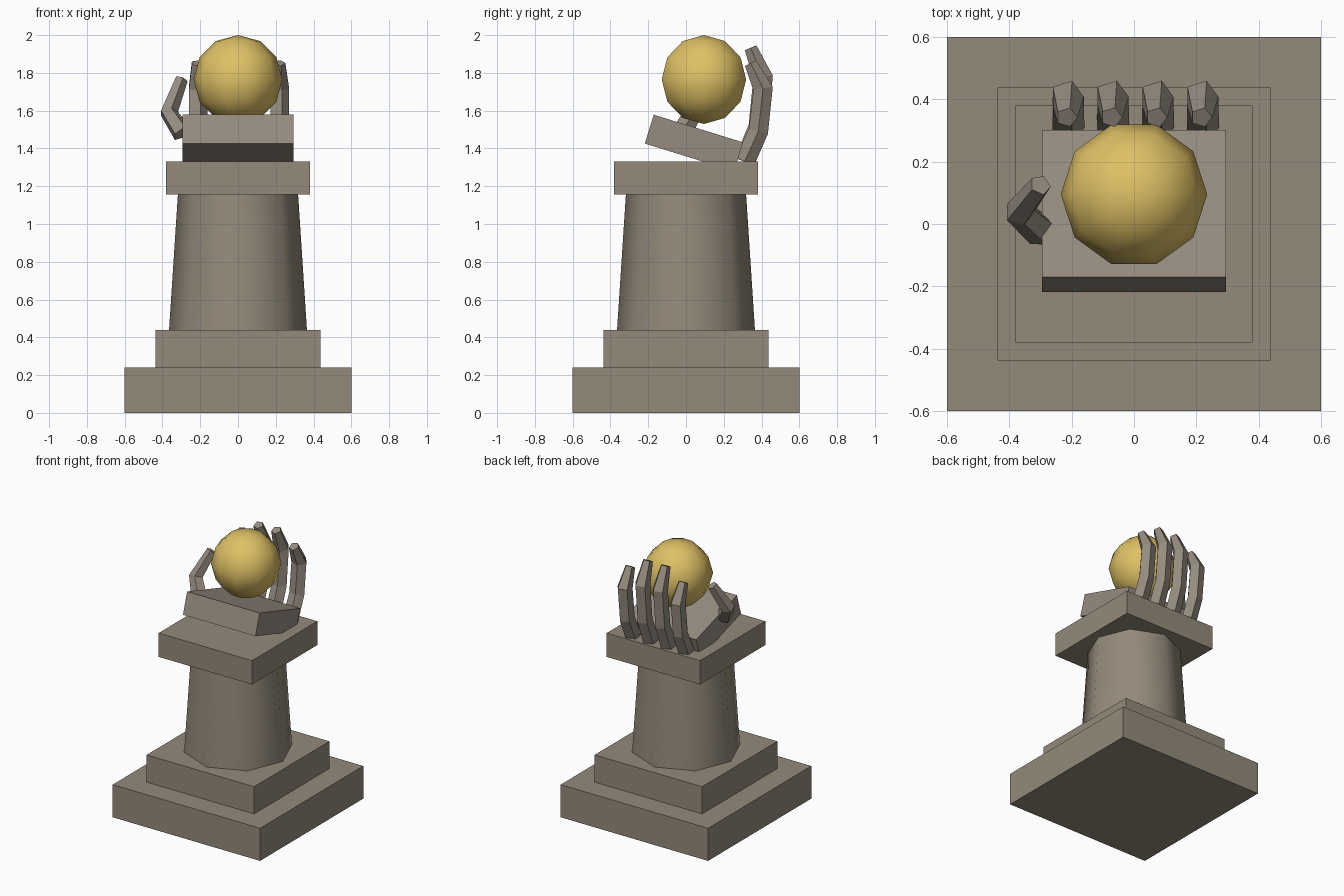
import bpy, bmesh, math
from mathutils import Vector, Matrix

if "Cube" in bpy.data.objects:
    bpy.data.objects.remove(bpy.data.objects["Cube"])


def material(name, rgb):
    m = bpy.data.materials.new(name)
    m.diffuse_color = (*rgb, 1)
    m.use_nodes = True
    m.node_tree.nodes["Principled BSDF"].inputs["Base Color"].default_value = m.diffuse_color
    return m


STONE = material("warm_stone", (0.296, 0.254, 0.195))
HAND = material("hand_stone", (0.305, 0.262, 0.216))
GOLD = material("gold", (0.73, 0.53, 0.13))


def finish(bm, name, mat, smooth=False):
    bmesh.ops.recalc_face_normals(bm, faces=bm.faces)
    me = bpy.data.meshes.new(name)
    bm.to_mesh(me)
    bm.free()
    me.materials.append(mat)
    ob = bpy.data.objects.new(name, me)
    bpy.context.collection.objects.link(ob)
    if smooth:
        bpy.context.view_layer.objects.active = ob
        ob.select_set(True)
        bpy.ops.object.shade_smooth_by_angle(angle=math.radians(50))
        ob.select_set(False)
    return ob


def box(name, size, centre, mat, tilt=0):
    bm = bmesh.new()
    mtx = (Matrix.Translation(centre) @ Matrix.Rotation(tilt, 4, 'X')
           @ Matrix.Diagonal((*size, 1)))
    bmesh.ops.create_cube(bm, size=1, matrix=mtx)
    return finish(bm, name, mat)


def limb(name, points, radii, sides=5):
    """Tapered five-sided tube with mitred joints along a path."""
    pts = [Vector(p) for p in points]
    bm = bmesh.new()
    rings = []
    for i, p in enumerate(pts):
        t = Vector()
        if i > 0:
            t += (p - pts[i - 1]).normalized()
        if i < len(pts) - 1:
            t += (pts[i + 1] - p).normalized()
        t.normalize()
        u = Vector((1, 0, 0))
        u = (u - t * u.dot(t)).normalized()
        v = t.cross(u)
        rings.append([bm.verts.new(p + radii[i] * (u * math.cos(a) + v * math.sin(a)))
                      for a in (math.tau * k / sides for k in range(sides))])
    for a, b in zip(rings, rings[1:]):
        for k in range(sides):
            n = (k + 1) % sides
            bm.faces.new((a[k], a[n], b[n], b[k]))
    bm.faces.new(rings[0])
    bm.faces.new(rings[-1])
    return finish(bm, name, HAND)


# Stepped pedestal
box("base_plinth", (1.2, 1.2, 0.24), (0, 0, 0.12), STONE)
box("upper_plinth", (0.875, 0.875, 0.20), (0, 0, 0.34), STONE)
box("capital", (0.76, 0.76, 0.175), (0, 0, 1.2425), STONE)

# Tapered eight-sided column
bm = bmesh.new()
bmesh.ops.create_cone(bm, cap_ends=True, segments=8, radius1=0.365, radius2=0.318,
                      depth=0.72, matrix=Matrix.Translation((0, 0, 0.80)))
finish(bm, "column", STONE, True)

# Tilted palm
box("palm", (0.59, 0.495, 0.16), (0, 0.042, 1.429), HAND, -0.3)

# Four curled fingers, the outer two shorter
for i, x in enumerate((-0.216, -0.072, 0.072, 0.216)):
    s = 0.865 if i in (0, 3) else 1
    path = [(0.31, 0), (0.383, 0.185), (0.408, 0.448), (0.342, 0.603)]
    limb(f"finger_{i + 1}", [(x, y, 1.33 + z * s) for y, z in path],
         (0.057, 0.055, 0.055, 0.035))

# Thumb
limb("thumb", [(-0.295, -0.025, 1.48), (-0.367, 0.04, 1.59), (-0.30, 0.125, 1.765)],
     (0.055, 0.05, 0.035))

# Golden orb
bm = bmesh.new()
bmesh.ops.create_uvsphere(bm, u_segments=10, v_segments=6, radius=0.235,
                          matrix=Matrix.Translation((0, 0.095, 1.765))
                          @ Matrix.Rotation(math.pi / 2, 4, 'Z'))
finish(bm, "orb", GOLD, True)
